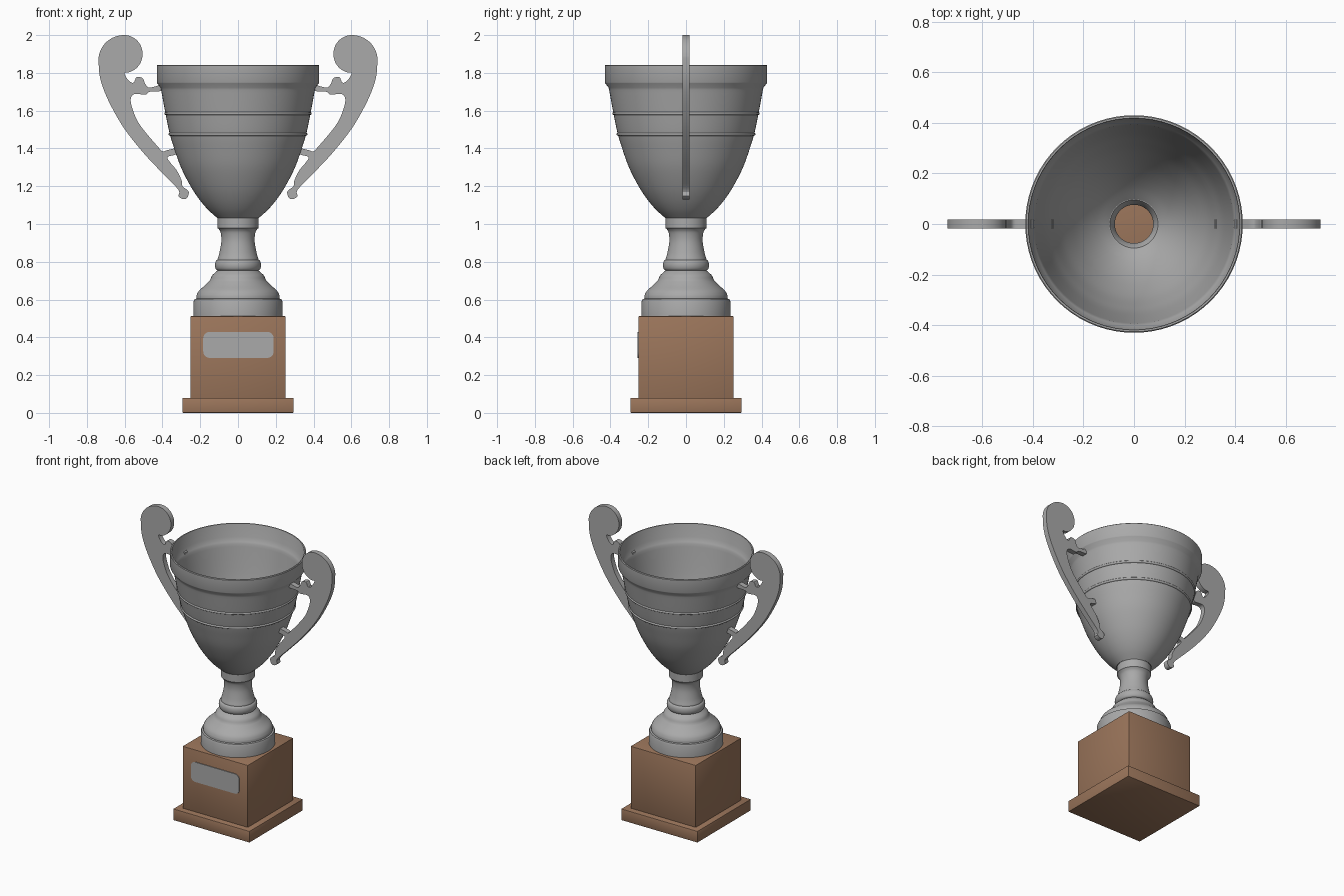
import bpy, bmesh
from math import sin, cos, pi, radians
from mathutils import Vector

if "Cube" in bpy.data.objects:
    bpy.data.objects.remove(bpy.data.objects["Cube"])


def material(name, colour):
    mat = bpy.data.materials.new(name)
    mat.use_nodes = True
    mat.diffuse_color = (*colour, 1)
    mat.node_tree.nodes["Principled BSDF"].inputs["Base Color"].default_value = (*colour, 1)
    return mat


silver = material("silver", (0.4, 0.4, 0.4))
wood = material("brown wood", (0.33, 0.18, 0.105))


def finish(name, bm, mat, angle=None):
    """Turn a bmesh into a named object, smooth below the given angle."""
    bmesh.ops.recalc_face_normals(bm, faces=bm.faces)
    mesh = bpy.data.meshes.new(name)
    bm.to_mesh(mesh)
    bm.free()
    mesh.materials.append(mat)
    obj = bpy.data.objects.new(name, mesh)
    bpy.context.collection.objects.link(obj)
    if angle:
        bpy.ops.object.select_all(action="DESELECT")
        obj.select_set(True)
        bpy.context.view_layer.objects.active = obj
        bpy.ops.object.shade_smooth_by_angle(angle=radians(angle))
    return obj


def arc(cx, cz, rx, rz, start, end, steps):
    angles = [radians(start + (end - start) * i / steps) for i in range(steps + 1)]
    return [(cx + rx * cos(a), cz + rz * sin(a)) for a in angles]


def spline(points, steps, closed=False):
    """Catmull-Rom curve through the points."""
    n = len(points)
    pick = (lambda i: Vector(points[i % n])) if closed else \
        (lambda i: Vector(points[max(0, min(n - 1, i))]))
    result = []
    for i in range(n if closed else n - 1):
        a, b, c, d = (pick(i + k) for k in (-1, 0, 1, 2))
        for s in range(steps):
            t = s / steps
            p = 2 * b + (c - a) * t + (2 * a - 5 * b + 4 * c - d) * t**2 \
                + (3 * b - a - 3 * c + d) * t**3
            result.append(tuple(p / 2))
    return result if closed else result + [points[-1]]


def lathe(name, profile, mat, segments=72):
    bm = bmesh.new()
    verts = [bm.verts.new((r, 0, z)) for r, z in profile]
    edges = [bm.edges.new(pair) for pair in zip(verts, verts[1:])]
    bmesh.ops.spin(bm, geom=verts + edges, axis=(0, 0, 1), cent=(0, 0, 0),
                   angle=2 * pi, steps=segments, use_merge=True)
    bmesh.ops.remove_doubles(bm, verts=bm.verts, dist=0.0001)
    return finish(name, bm, mat, 35)


def slab(name, outline, y_front, y_back, mat):
    """Extrude an outline in the xz plane along y."""
    bm = bmesh.new()
    face = bm.faces.new([bm.verts.new((x, y_front, z)) for x, z in outline])
    moved = bmesh.ops.extrude_face_region(bm, geom=[face], use_keep_orig=True)
    verts = [g for g in moved["geom"] if isinstance(g, bmesh.types.BMVert)]
    bmesh.ops.translate(bm, verts=verts, vec=(0, y_back - y_front, 0))
    return finish(name, bm, mat, 30)


def box(name, half, bottom, top, mat):
    bm = bmesh.new()
    bmesh.ops.create_cube(bm, size=1)
    for v in bm.verts:
        v.co = (v.co.x * 2 * half, v.co.y * 2 * half, bottom + (v.co.z + 0.5) * (top - bottom))
    bmesh.ops.bevel(bm, geom=bm.edges[:], offset=0.005, segments=2, profile=0.5, affect="EDGES")
    return finish(name, bm, mat, 30)


# Wooden base with its plate
box("plinth", 0.295, 0, 0.08, wood)
box("base_block", 0.252, 0.075, 0.512, wood)
corners = [(0.155, 0.395, 0), (-0.15, 0.395, 90), (-0.15, 0.325, 180), (0.155, 0.325, 270)]
plate = [p for x, z, a in corners for p in arc(x, z, 0.034, 0.034, a, a + 90, 6)]
slab("name_plate", plate, -0.257, -0.25, silver)

# Foot and stem: stepped bell, collar, waist and neck ring
foot = [(0.235, 0.51), (0.235, 0.59), (0.23, 0.602), (0.22, 0.605)]
foot += spline([(0.22, 0.62), (0.208, 0.645), (0.175, 0.675), (0.15, 0.7)], 4)
foot += spline([(0.145, 0.71), (0.135, 0.73), (0.11, 0.752)], 4)
foot += arc(0.108, 0.782, 0.014, 0.028, -90, 90, 8)
stem = spline([(0.108, 0.815), (0.098, 0.85), (0.088, 0.91), (0.092, 0.955), (0.104, 0.975)], 5)
ring = [(0.108, 0.978), (0.108, 1.032)]
stem_inside = [(0.095, 1.03), (0.076, 1.0), (0.076, 0.51)]
lathe("foot_and_stem", foot + stem + ring + stem_inside, silver)

# Bowl: outer wall with two raised bands, lip, then the inner wall
wall = spline([(0.11, 1.032), (0.158, 1.075), (0.205, 1.13), (0.251, 1.2), (0.302, 1.3),
               (0.338, 1.4), (0.362, 1.48), (0.384, 1.585), (0.407, 1.71)], 5)
lip = [(0.41, 1.722), (0.428, 1.745), (0.43, 1.75), (0.43, 1.838), (0.426, 1.842),
       (0.419, 1.842), (0.417, 1.838), (0.417, 1.75), (0.4, 1.722)]
inner = [(r - 0.012, z) for r, z in reversed(wall)]
lathe("bowl", wall + lip + inner, silver)
for name, radius, z in (("lower_band", 0.362, 1.475), ("upper_band", 0.384, 1.585)):
    lathe(name, arc(radius - 0.002, z, 0.008, 0.008, -90, 90, 6), silver)

# Handles: round head, two prongs reaching the bowl, curled tail
head = arc(0.602, 1.87, 0.136, 0.13, 0, 90, 8)[:-1] + arc(0.602, 1.9, 0.097, 0.1, 90, 270, 14)
upper_prong = [(0.58, 1.76), (0.553, 1.748), (0.537, 1.777), (0.505, 1.772), (0.49, 1.74),
               (0.468, 1.722), (0.405, 1.735), (0.405, 1.705), (0.468, 1.7),
               (0.49, 1.685), (0.548, 1.688), (0.568, 1.66)]
inner_edge = [(0.558, 1.608), (0.532, 1.545), (0.49, 1.486), (0.431, 1.417)]
lower_prong = [(0.4, 1.385), (0.378, 1.39), (0.325, 1.4), (0.325, 1.37), (0.373, 1.354)]
tail = [(0.352, 1.317), (0.325, 1.285), (0.299, 1.232), (0.294, 1.2), (0.262, 1.174),
        (0.267, 1.142), (0.288, 1.131), (0.315, 1.147), (0.315, 1.18)]
outer_edge = [(0.389, 1.258), (0.495, 1.37), (0.6, 1.502), (0.669, 1.619), (0.712, 1.714),
              (0.733, 1.79)]
handle = spline(head + upper_prong + inner_edge + lower_prong + tail + outer_edge, 4, True)
for name, side in (("left_handle", 1), ("right_handle", -1)):
    slab(name, [(side * x, z) for x, z in handle], -0.018, 0.018, silver)
